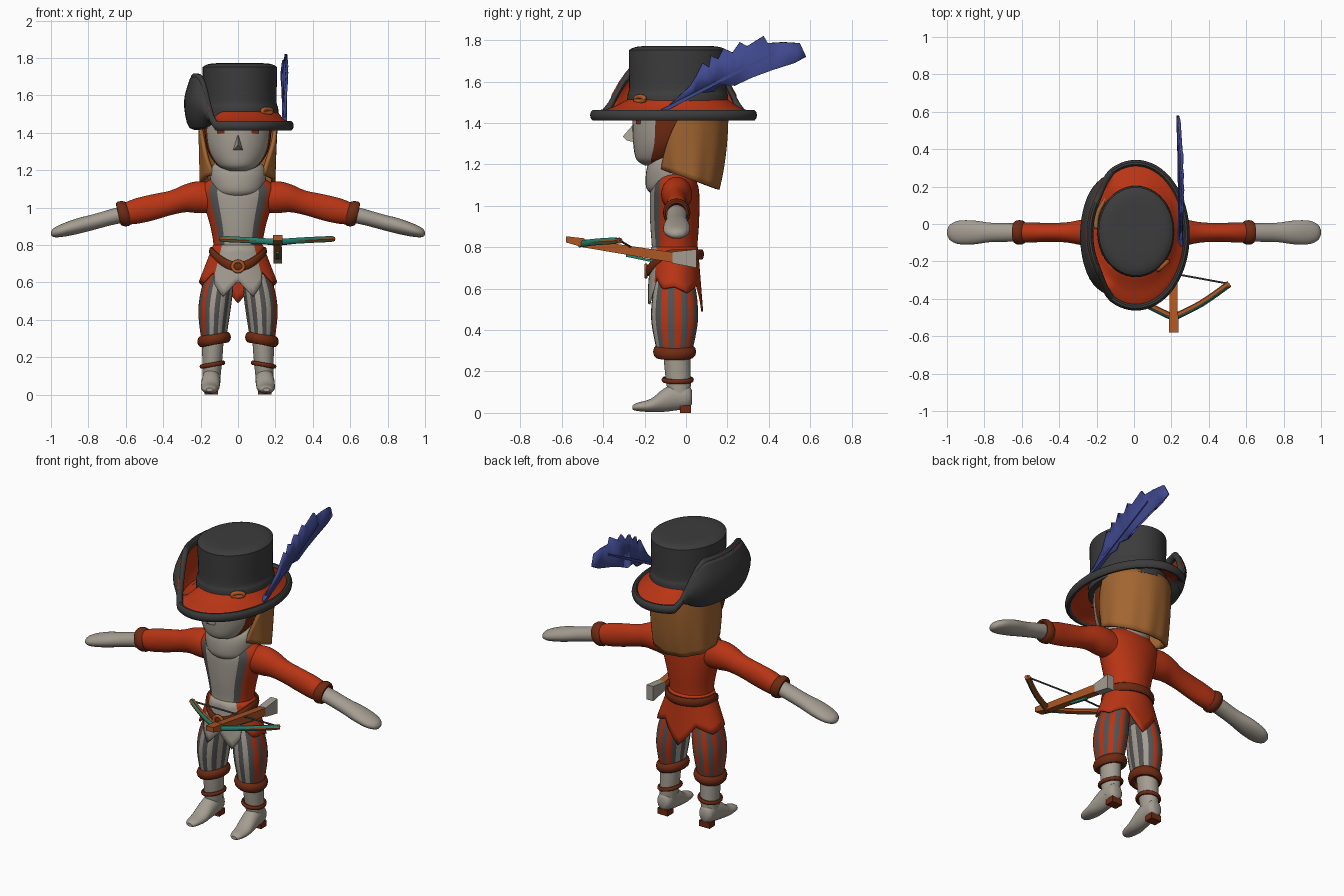
import bpy, bmesh, math
from mathutils import Vector as V

if "Cube" in bpy.data.objects:
    bpy.data.objects.remove(bpy.data.objects["Cube"])

def material(name, *rgb):
    m = bpy.data.materials.new(name)
    m.diffuse_color = (*rgb, 1)
    m.use_nodes = True
    m.node_tree.nodes["Principled BSDF"].inputs["Base Color"].default_value = m.diffuse_color
    return m

RED = material("red_cloth", .48, .035, .007)
GREY = material("dark_grey", .045, .045, .045)
STRIPE = material("stripe_grey", .085, .085, .088)
PALE = material("pale_beige", .37, .335, .285)
HAIR = material("hair_brown", .36, .13, .03)
BROWN = material("leather_brown", .16, .024, .006)
WOOD = material("wood_orange", .42, .095, .018)
TEAL = material("teal", .02, .22, .165)
BLUE = material("feather_blue", .05, .065, .27)

def finish(name, bm, mats, solid=0, **kw):
    me = bpy.data.meshes.new(name)
    bm.to_mesh(me)
    bm.free()
    ob = bpy.data.objects.new(name, me)
    bpy.context.collection.objects.link(ob)
    for m in mats:
        me.materials.append(m)
    if solid:
        mod = ob.modifiers.new("thickness", 'SOLIDIFY')
        mod.thickness = solid
        for k, v in kw.items():
            setattr(mod, k, v)
    return ob

def grid(name, rows, mats, wrap=True, cap=False, rule=None, solid=0, **kw):
    """Skin rows of points; rule(i, j) picks the material."""
    bm = bmesh.new()
    vs = [[bm.verts.new(p) for p in r] for r in rows]
    n = len(rows[0])
    for i in range(len(rows) - 1):
        for j in range(n if wrap else n - 1):
            k = (j + 1) % n
            f = bm.faces.new((vs[i][j], vs[i+1][j], vs[i+1][k], vs[i][k]))
            f.material_index = rule(i, j) if rule else 0
    if cap:
        bm.faces.new(vs[0])
        bm.faces.new(vs[-1])
    if not solid:
        bmesh.ops.recalc_face_normals(bm, faces=bm.faces)
    return finish(name, bm, mats, solid, **kw)

def spline(keys, k=4):
    out, n = [], len(keys)
    for i in range(n - 1):
        a, b, c, d = keys[max(i-1, 0)], keys[i], keys[i+1], keys[min(i+2, n-1)]
        for s in range(k):
            t = s / k
            out.append([q + .5*t*(r-p + t*(2*p-5*q+4*r-s2 + t*(3*(q-r)+s2-p)))
                        for p, q, r, s2 in zip(a, b, c, d)])
    return out + [list(keys[-1])]

def loft(name, keys, mats, axis='z', n=32, rule=None):
    """Ellipse rings (cx, cy, cz, ra, rb) along an axis."""
    rows = []
    for x, y, z, a, b in spline(keys):
        row = []
        for j in range(n):
            c, s = a*math.cos(math.tau*j/n), b*math.sin(math.tau*j/n)
            row.append({'z': (x+c, y+s, z), 'x': (x, y+c, z+s), 'y': (x+c, y, z+s)}[axis])
        rows.append(row)
    return grid(name, rows, mats, cap=True, rule=rule)

def band(name, path, w, h, mat, up=(0, 0, 1), closed=True, n=10):
    """Sweep an oval section along a path."""
    up, m, rows = V(up), len(path), []
    path = [V(p) for p in path]
    for i, p in enumerate(path):
        t = path[(i+1) % m] - path[i-1] if closed else path[min(i+1, m-1)] - path[max(i-1, 0)]
        o = t.cross(up).normalized()
        rows.append([p + o*w*math.cos(math.tau*k/n) + up*h*math.sin(math.tau*k/n) for k in range(n)])
    return grid(name, rows + rows[:1] if closed else rows, [mat], cap=not closed)

def ellipse(f, n=40):
    return [f(math.cos(math.tau*i/n), math.sin(math.tau*i/n)) for i in range(n)]

def hull(name, pts, mat):
    bm = bmesh.new()
    bmesh.ops.convex_hull(bm, input=[bm.verts.new(p) for p in pts])
    return finish(name, bm, [mat])

def bar(name, a, b, w, ha, hb, mat):
    """Tapered bar between two points, w wide in x and ha/hb high in z."""
    return hull(name, [(p[0]+sx*w/2, p[1], p[2]+sz*h/2) for p, h in ((a, ha), (b, hb))
                       for sx in (-1, 1) for sz in (-1, 1)], mat)

def lerp_table(t, table):
    for (a, u), (b, v) in zip(table, table[1:]):
        if t <= b:
            return u + (v-u)*(t-a)/(b-a)
    return table[-1][1]

# hat crown
C = (.01, -.04)
loft("hat_crown", [(*C, 1.44, .208, .246), (*C, 1.53, .205, .243), (*C, 1.57, .196, .235),
                   (*C, 1.73, .199, .236), (*C, 1.755, .193, .23), (*C, 1.77, .15, .18),
                   (*C, 1.772, .05, .06)], [GREY], n=48)

# hat brim with the side flap turned up
def flap(c):
    t = min(max((-c - .45)/.45, 0), 1)
    return t*t*(3-2*t)
flat = [(0, 1.515), (.4, 1.48), (.8, 1.455), (1, 1.437)]
turned = [(0, 1.46), (.8, 1.44), (1.12, 1.57), (.65, 1.69)]
NB, keys = 64, list(zip(flat, turned))
rows = []
for (f, z, g, u) in spline([a + b for a, b in keys]):
    def brim_point(c, s):
        w = flap(c)
        q, h = f + (g-f)*w, z + (u-z)*w
        return (C[0] + c*(.2 + .07*q), C[1] + s*.24 + q*s*.145 - q*.02, h)
    rows.append(ellipse(brim_point, NB))
grid("hat_brim", rows, [RED, RED, RED, GREY],
     rule=lambda i, j: 1 if flap(math.cos(math.tau*(j+.5)/NB)) > .15 else 0,
     solid=.02, offset=-1, material_offset=2)
band("hat_rim", rows[-1], .018, .027, GREY)
band("hat_badge", ellipse(lambda c, s: (.155 + .025*c, -.222 + .022*c, 1.515 + .012*s), 16),
     .012, .012, WOOD, up=(.6, -.8, 0))

# feather
outline = [(-.12, 1.45), (.02, 1.58), (.05, 1.63), (.08, 1.69), (.11, 1.67), (.12, 1.725), (.155, 1.71),
           (.18, 1.76), (.225, 1.74), (.26, 1.79), (.295, 1.77), (.375, 1.82), (.395, 1.785),
           (.47, 1.79), (.55, 1.785), (.58, 1.72), (.525, 1.69), (.395, 1.695), (.415, 1.655),
           (.32, 1.66), (.32, 1.62), (.245, 1.625), (.235, 1.58), (.165, 1.585), (.135, 1.55), (.04, 1.545)]
def fx(y, z):
    return (.262 - .06*y + .1*(z-1.65), y, z)
bm = bmesh.new()
bm.faces.new([bm.verts.new(fx(*p)) for p in outline])
bmesh.ops.triangulate(bm, faces=bm.faces)
finish("feather", bm, [BLUE], .014, offset=0)
bar("feather_shaft", fx(-.12, 1.455), fx(.42, 1.735), .026, .02, .012, BLUE)

# head, nose, brows
head = spline([(0, -.15, 1.195, .05, .05), (0, -.125, 1.225, .11, .115), (0, -.09, 1.30, .16, .165),
               (0, -.08, 1.4, .178, .178), (0, -.08, 1.5, .17, .17)])
loft("head", head, [PALE, BROWN],
     rule=lambda i, j: 0 if math.sin(math.tau*(j+.5)/32) < -.4 else 1)
hull("nose", [(0, -.24, 1.41), (0, -.305, 1.335), (-.03, -.24, 1.305), (.03, -.24, 1.305),
              (.016, -.285, 1.315), (-.016, -.285, 1.315)], PALE)
for s in (-1, 1):
    bar("brow", (s*.08, -.242, 1.405), (s*.08, -.21, 1.405), .06, .02, .02, BROWN)

# hair sheet, longer at the back
rows = []
for i in range(13):
    t, row = i/12, []
    for j in range(61):
        b = math.radians((96 + 42*t)*(j/30 - 1))
        r = 1 + .02*math.sin(b*11)*t
        y = math.cos(b)*(.195 - .045*t*t)*r
        zb = 1.08 + (.15-y)*.37
        row.append((math.sin(b)*(.203 - .012*t)*r, y, 1.46 + (zb-1.46)*t))
    rows.append(row)
grid("hair", rows, [HAIR], wrap=False, solid=.02, offset=0)

# collar scarf
loft("scarf", [(0, -.07, 1.06, .1, .1), (0, -.075, 1.09, .135, .118), (0, -.075, 1.16, .15, .118),
               (0, -.07, 1.21, .147, .11), (0, -.07, 1.24, .12, .09)], [PALE])

# torso: shirt front, grey lining strips, red coat
def torso_rule(i, j):
    a = abs((j+.5)/64*360 - 270)
    return 0 if a < 36 else 1 if a < 50 else 2
loft("torso", [(0, -.055, z, a, b) for z, a, b in
               ((.6, .13, .1), (.7, .135, .112), (.8, .131, .11), (.9, .148, .117), (1, .178, .12),
                (1.08, .2, .117), (1.13, .18, .1), (1.17, .11, .08))], [PALE, STRIPE, RED], n=64, rule=torso_rule)

# coat skirt with pointed hem and pale front flaps
hem = [(0, .61), (20, .525), (38, .6), (42, .66), (62, .6), (90, .61), (120, .58), (150, .62), (180, .49)]
NS, rows = 90, []
for i in range(7):
    t, row = i/6, []
    for j in range(NS):
        d = 360*j/NS
        z = .8 + (lerp_table(min(d, 360-d), hem) - .8)*t
        k = (.8-z)/.2
        row.append((math.sin(math.radians(d))*(.133 + .078*k), -.055 - math.cos(math.radians(d))*(.113 + .016*k), z))
    rows.append(row)
grid("coat_skirt", rows, [PALE, RED], solid=.01,
     rule=lambda i, j: 0 if min(j, NS-1-j) < 10 else 1)

# belt and buckle
band("belt", ellipse(lambda c, s: (.143*c, -.055 + .13*s, .765 - .08*max(0, -s)**2), 48), .012, .026, BROWN)
band("buckle", ellipse(lambda c, s: (.03*c, -.193, .685 + .028*s), 16), .009, .008, WOOD, up=(0, 1, 0))

for s in (-1, 1):
    # arms
    loft("sleeve", [(s*x, -.045, z, a, b) for x, z, a, b in
                    ((.12, 1.05, .07, .08), (.21, 1.055, .075, .085), (.28, 1.05, .068, .075),
                     (.36, 1.025, .054, .066), (.46, 1, .05, .07), (.55, .98, .054, .068),
                     (.62, .965, .052, .055))], [RED], 'x')
    band("sleeve_cuff", ellipse(lambda c, q: (s*(.612 + .012*q), -.045 + .05*c, .967 + .052*q)),
         .016, .03, BROWN, up=(1, 0, 0))
    loft("hand", [(s*x, -.045, z, a, b) for x, z, a, b in
                  ((.6, .967, .048, .045), (.68, .948, .05, .043), (.77, .923, .052, .042),
                   (.86, .9, .064, .042), (.94, .878, .062, .035), (.985, .866, .04, .024),
                   (1, .862, .01, .008))], [PALE], 'x')
    # striped breeches: red outside and behind, pale inside
    def stripes(i, j):
        if j // 2 % 2:
            return 1
        a = math.tau*(j // 2 * 2 + 1)/40
        return 0 if s*math.cos(a) > .6 or (math.sin(a) > .2 and s*math.cos(a) > -.7) else 2
    loft("breeches", [(s*x, -.055, z, a, b) for x, z, a, b in
                      ((.128, .29, .066, .08), (.13, .34, .073, .095), (.126, .45, .086, .113),
                       (.112, .56, .085, .108), (.09, .66, .07, .09))], [RED, STRIPE, PALE], n=40, rule=stripes)
    band("knee_cuff", ellipse(lambda c, q: (s*.128 + .068*c, -.055 + .082*q, .295 - .012*s*c)), .022, .03, BROWN)
    # lower legs, ankle straps, boots
    loft("shin", [(s*.135, -.045, .29, .058, .065), (s*.137, -.04, .2, .054, .062),
                  (s*.14, -.035, .13, .05, .058), (s*.143, -.03, .06, .046, .05)], [PALE])
    band("ankle_strap", ellipse(lambda c, q: (s*.137 + .058*c, -.04 + .068*q, .16 - .01*s*c)), .01, .012, BROWN)
    loft("boot", [(s*x, y, z, a, b) for x, y, z, a, b in
                  ((.152, -.258, .026, .018, .01), (.151, -.235, .029, .036, .02), (.149, -.17, .036, .048, .032),
                   (.146, -.11, .06, .05, .055), (.143, -.05, .078, .049, .066), (.143, .01, .078, .044, .056),
                   (.143, .03, .075, .025, .03))], [PALE], 'y')
    bar("boot_heel", (s*.143, -.03, .018), (s*.143, .025, .018), .07, .036, .036, BROWN)
    # bow limbs of the crossbow with teal facing
    limb = [(.21 + s*x, y, z) for x, y, z in spline([(0, -.5, .815), (.15, -.425, .825), (.3, -.32, .832)])]
    band("bow_limb", limb, .018, .014, WOOD, closed=False, n=8)
    band("bow_facing", [(x - s*.007, y - .015, z) for x, y, z in limb], .008, .016, TEAL, closed=False, n=8)
    band("bow_string", [limb[-1], (.21, -.265, .8)], .005, .005, STRIPE, closed=False, n=6)

# crossbow stock, nose, trigger and butt
bar("crossbow_stock", (.212, -.5, .82), (.212, -.06, .75), .042, .04, .05, WOOD)
bar("crossbow_nose", (.212, -.58, .838), (.212, -.49, .82), .05, .03, .045, WOOD)
bar("crossbow_trigger", (.212, -.29, .76), (.212, -.16, .733), .015, .012, .012, TEAL)
bar("crossbow_butt", (.212, -.065, .75), (.212, .05, .745), .046, .055, .09, PALE)

bpy.ops.object.select_all(action='SELECT')
bpy.context.view_layer.objects.active = bpy.context.selected_objects[0]
bpy.ops.object.shade_smooth_by_angle(angle=math.radians(40))
